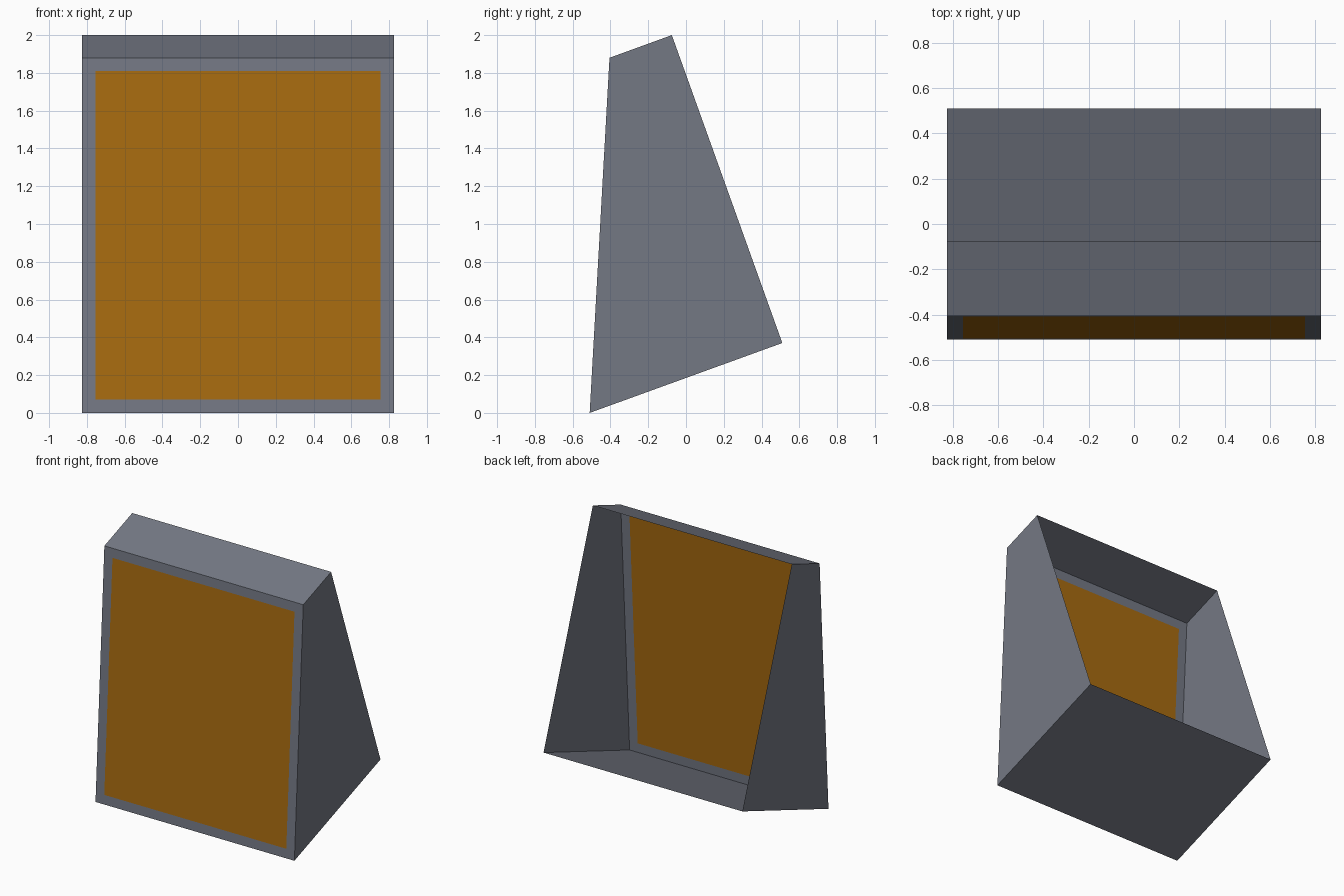
import bpy
import bmesh

if "Cube" in bpy.data.objects:
    bpy.data.objects.remove(bpy.data.objects["Cube"])

W = 0.825          # half width
BORDER = 0.07      # frame around the front panel

# side profile (y, z): the edge from TOP_BACK to LOW_BACK is the open back
LOW_FRONT, TOP_FRONT = (-0.51, 0.0), (-0.405, 1.88)
TOP_BACK, LOW_BACK = (-0.075, 2.0), (0.51, 0.37)


def material(name, rgb):
    m = bpy.data.materials.new(name)
    m.diffuse_color = (*rgb, 1)
    m.use_nodes = True
    m.node_tree.nodes["Principled BSDF"].inputs["Base Color"].default_value = m.diffuse_color
    return m


grey = material("slate_grey", (0.175, 0.190, 0.230))
amber = material("amber", (0.390, 0.146, 0.005))


def sheet(name, points, outward, inset=0):
    """Thin one-face sheet facing outward, optionally with an inset coloured panel."""
    bm = bmesh.new()
    face = bm.faces.new([bm.verts.new(p) for p in points])
    face.normal_update()
    if face.normal.dot(outward) < 0:
        face.normal_flip()
    if inset:
        bmesh.ops.inset_individual(bm, faces=[face], thickness=inset, use_even_offset=True)
        face.material_index = 1
    mesh = bpy.data.meshes.new(name)
    bm.to_mesh(mesh)
    bm.free()
    mesh.materials.append(grey)
    mesh.materials.append(amber)
    obj = bpy.data.objects.new(name, mesh)
    bpy.context.collection.objects.link(obj)
    return obj


def across(a, b):
    """Rectangle spanning the full width between two profile points."""
    return [(-W, *a), (W, *a), (W, *b), (-W, *b)]


# front frame with amber panel, sloped top and sloped bottom
sheet("front_panel", across(LOW_FRONT, TOP_FRONT), (0, -1, 0), BORDER)
sheet("top_plate", across(TOP_FRONT, TOP_BACK), (0, 0, 1))
sheet("bottom_plate", across(LOW_BACK, LOW_FRONT), (0, 0, -1))

# side walls
for side, s in (("left", -1), ("right", 1)):
    profile = (LOW_FRONT, TOP_FRONT, TOP_BACK, LOW_BACK)
    sheet(side + "_wall", [(s * W, *p) for p in profile], (s, 0, 0))
